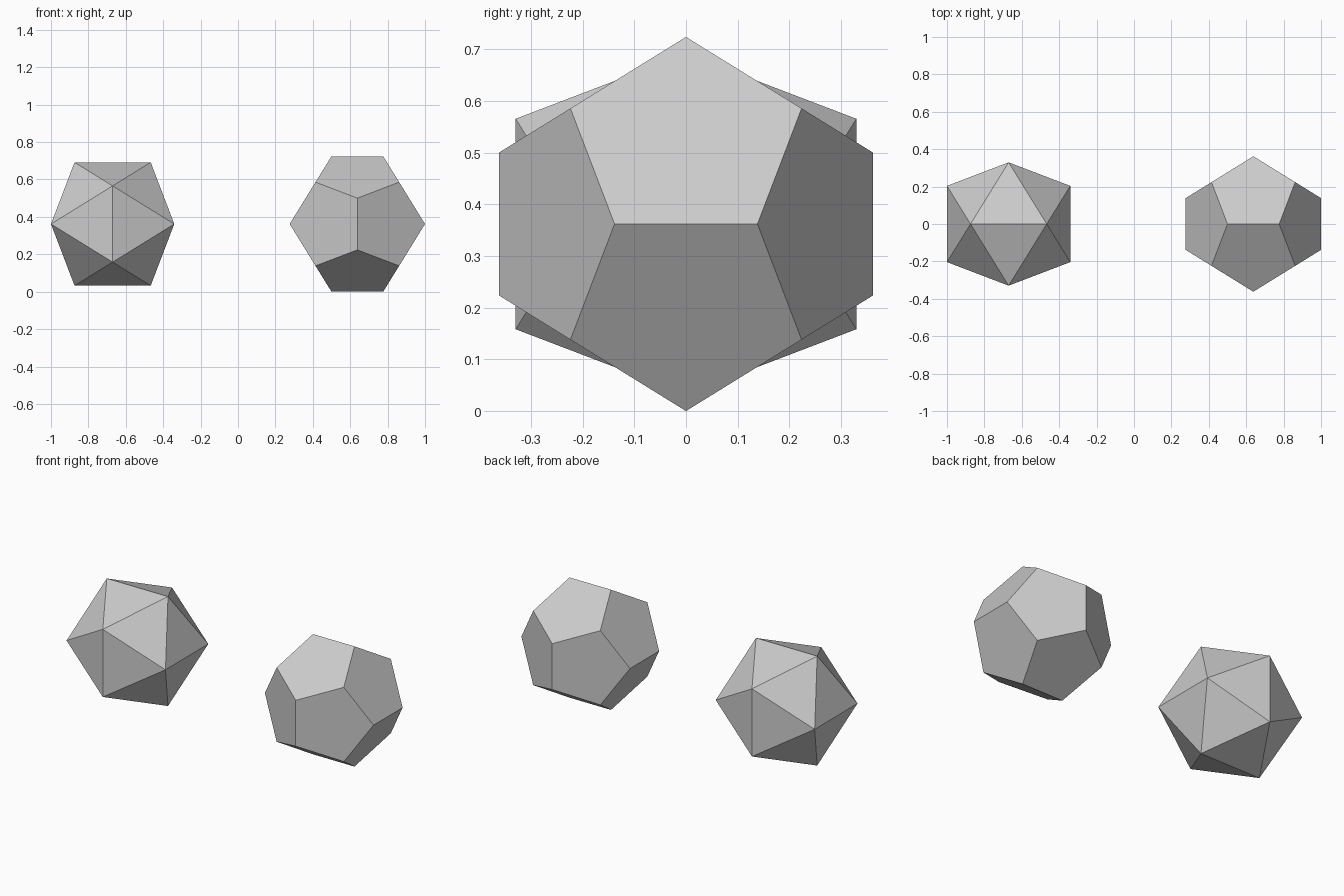
import bpy, bmesh, math
from itertools import product
from mathutils import Vector

if "Cube" in bpy.data.objects:
    bpy.data.objects.remove(bpy.data.objects["Cube"])

PHI = (1 + math.sqrt(5)) / 2
R = 0.3875                               # shared circumscribed radius
DODECA_HALF = R * PHI / math.sqrt(3)     # half height of the dodecahedron
ICOSA_HALF = R * PHI / math.sqrt(1 + PHI * PHI)


def cyclic_points(short, long):
    """Corners of three mutually perpendicular rectangles."""
    pts = []
    for s, t in product((-1, 1), repeat=2):
        a, b = s * short, t * long
        pts += [(a, 0, b), (0, b, a), (b, a, 0)]
    return pts


def hull_solid(name, points, location):
    """Convex solid with its coplanar triangles merged into flat polygons."""
    bm = bmesh.new()
    for p in points:
        bm.verts.new(Vector(p).normalized() * R)
    bmesh.ops.convex_hull(bm, input=bm.verts[:])
    bmesh.ops.dissolve_limit(bm, angle_limit=math.radians(2),
                             verts=bm.verts[:], edges=bm.edges[:])
    bmesh.ops.recalc_face_normals(bm, faces=bm.faces[:])
    mesh = bpy.data.meshes.new(name)
    bm.to_mesh(mesh)
    bm.free()
    obj = bpy.data.objects.new(name, mesh)
    obj.location = location
    bpy.context.collection.objects.link(obj)
    return obj


# Twenty triangular faces, on the left
hull_solid("icosahedron", cyclic_points(1, PHI),
           (-1 + ICOSA_HALF, 0, DODECA_HALF))

# Twelve pentagonal faces, on the right: cube corners plus three rectangles
hull_solid("dodecahedron",
           list(product((-1, 1), repeat=3)) + cyclic_points(1 / PHI, PHI),
           (1 - DODECA_HALF, 0, DODECA_HALF))
